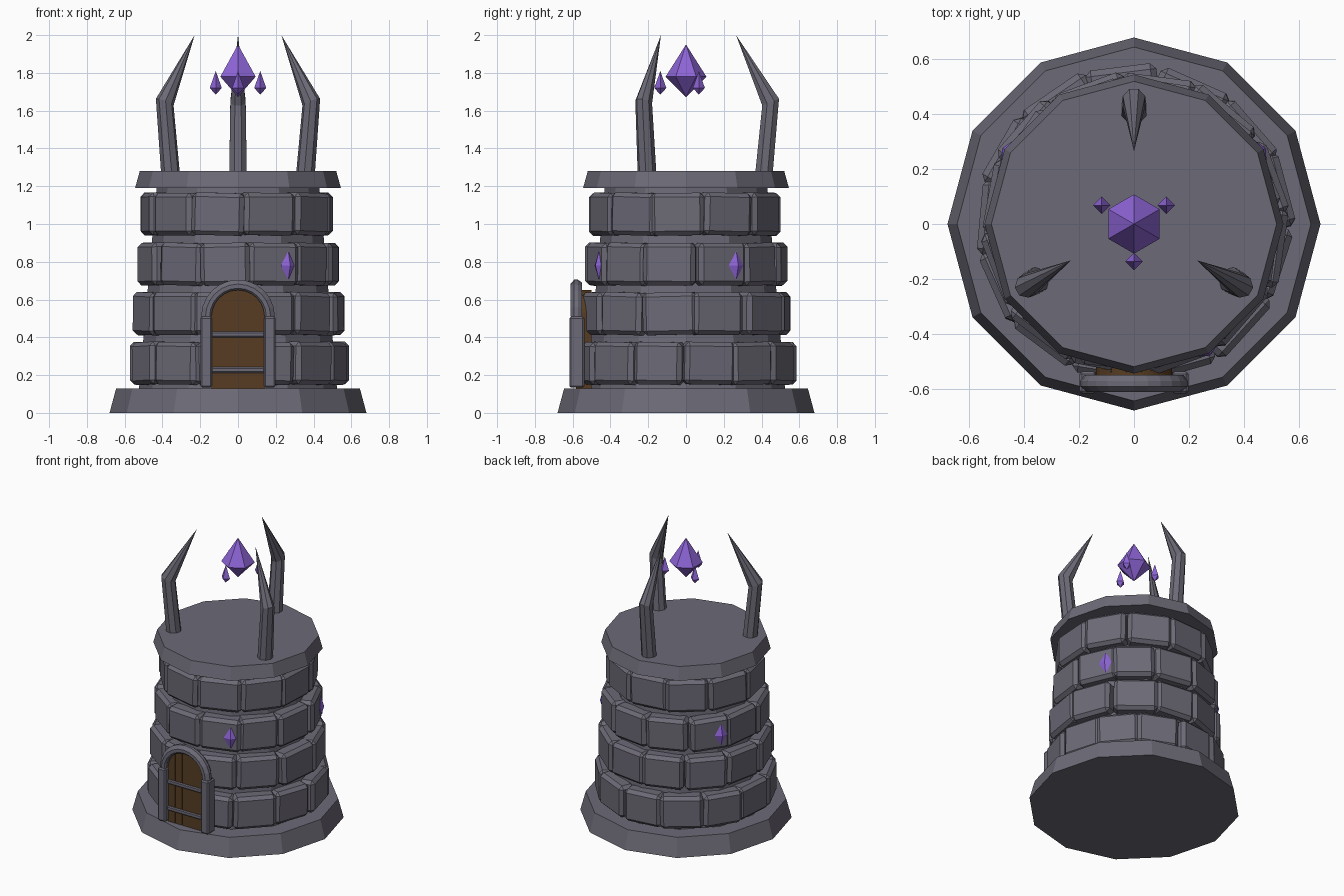
import bpy, bmesh, math, random
from mathutils import Matrix, Vector

if "Cube" in bpy.data.objects:
    bpy.data.objects.remove(bpy.data.objects["Cube"])

random.seed(4)


def material(name, rgb):
    m = bpy.data.materials.new(name)
    m.diffuse_color = (*rgb, 1)
    m.use_nodes = True
    m.node_tree.nodes["Principled BSDF"].inputs["Base Color"].default_value = m.diffuse_color
    return m


STONE = material("grey stone", (0.15, 0.143, 0.18))
WOOD = material("brown wood", (0.095, 0.046, 0.016))
CRYSTAL = material("purple crystal", (0.27, 0.13, 0.68))


def finish(name, bm, mat):
    bmesh.ops.recalc_face_normals(bm, faces=bm.faces[:])
    me = bpy.data.meshes.new(name)
    bm.to_mesh(me)
    bm.free()
    me.materials.append(mat)
    ob = bpy.data.objects.new(name, me)
    bpy.context.collection.objects.link(ob)
    return ob


def around(deg):
    return Matrix.Rotation(math.radians(deg), 4, 'Z')


def frustum(name, r1, r2, z1, z2):
    bm = bmesh.new()
    bmesh.ops.create_cone(bm, cap_ends=True, segments=12, radius1=r1, radius2=r2,
                          depth=z2 - z1, matrix=Matrix.Translation((0, 0, (z1 + z2) / 2)))
    return finish(name, bm, STONE)


def add_box(bm, size, matrix, bevel=0.0):
    part = bmesh.new()
    bmesh.ops.create_cube(part, size=1, matrix=Matrix.Diagonal((*size, 1)))
    if bevel:
        bmesh.ops.bevel(part, geom=part.edges[:], offset=bevel, segments=1, affect='EDGES')
    part.transform(matrix)
    tmp = bpy.data.meshes.new("tmp")
    part.to_mesh(tmp)
    part.free()
    bm.from_mesh(tmp)
    bpy.data.meshes.remove(tmp)


def loft(bm, rings):
    # Joins rings of points; a ring with one point is a tip
    rows = [[bm.verts.new(p) for p in ring] for ring in rings]
    for a, b in zip(rows, rows[1:]):
        n = max(len(a), len(b))
        for i in range(n):
            j = (i + 1) % n
            quad = [a[i % len(a)], a[j % len(a)], b[j % len(b)], b[i % len(b)]]
            bm.faces.new(list(dict.fromkeys(quad)))
    for row in (rows[0], rows[-1]):
        if len(row) > 2:
            bm.faces.new(row)


def ring(center, rx, ry, n, start=0.0, tilt=0.0):
    c = Vector(center)
    out = []
    for i in range(n):
        t = math.radians(start) + math.tau * i / n
        x = rx * math.cos(t)
        out.append(c + Vector((x, ry * math.sin(t), x * tilt)))
    return out


# Plinth, inner wall and roof slab
frustum("plinth", 0.68, 0.645, 0, 0.13)
frustum("inner_wall", 0.525, 0.43, 0.12, 1.2)
frustum("roof_slab", 0.545, 0.52, 1.19, 1.28)

# Courses of chamfered blocks: block count, face distance, first joint, bottom
courses = [(13, 0.568, 5, 0.15), (12, 0.545, 5, 0.413),
           (12, 0.522, 6, 0.675), (11, 0.496, 4, 0.94)]
for k, (n, dist, joint, z) in enumerate(courses):
    bm = bmesh.new()
    step = 360 / n
    for i in range(n):
        angle = -90 + joint + step * (i + 0.5) + random.uniform(-1.5, 1.5)
        width = 2 * dist * math.tan(math.radians(step / 2)) * random.uniform(0.93, 1.0)
        d = dist + random.uniform(-0.006, 0.008)
        m = (around(angle) @ Matrix.Translation((d - 0.055, 0, z + 0.1125))
             @ around(random.uniform(-3, 3))
             @ Matrix.Rotation(math.radians(random.uniform(-1.5, 1.5)), 4, 'X'))
        add_box(bm, (0.11, width, 0.225), m, 0.022)
    finish(f"block_course_{k + 1}", bm, STONE)

# Door planks, clipped to a round arch
bm = bmesh.new()
for i in range(5):
    x0, x1 = -0.14 + 0.056 * i + 0.0015, -0.14 + 0.056 * (i + 1) - 0.0015
    prof = [(x0, 0.13), (x1, 0.13)]
    for s in range(5):
        x = x1 + (x0 - x1) * s / 4
        prof.append((x, 0.51 + math.sqrt(0.14 ** 2 - x * x)))
    loft(bm, [[(x, y, z) for x, z in prof] for y in (-0.582, -0.5)])
finish("door_planks", bm, WOOD)
bm = bmesh.new()
prof = [(-0.14, 0.13), (0.14, 0.13)] + [
    (0.14 * math.cos(math.pi * i / 12), 0.51 + 0.14 * math.sin(math.pi * i / 12)) for i in range(13)]
loft(bm, [[(x, y, z) for x, z in prof] for y in (-0.579, -0.54)])
finish("door_backing", bm, WOOD)

# Iron straps across the door
bm = bmesh.new()
for z in (0.227, 0.415):
    add_box(bm, (0.28, 0.016, 0.03), Matrix.Translation((0, -0.586, z)), 0.006)
finish("door_straps", bm, STONE)

# Door posts and arch
bm = bmesh.new()
for s in (-1, 1):
    add_box(bm, (0.062, 0.08, 0.375), Matrix.Translation((s * 0.168, -0.578, 0.322)), 0.009)
finish("door_posts", bm, STONE)
bm = bmesh.new()
section = [(0.14, -0.6), (0.15, -0.612), (0.172, -0.612), (0.195, -0.592),
           (0.195, -0.572), (0.18, -0.55), (0.14, -0.55)]
arch = []
for i in range(13):
    t = math.pi * i / 12
    arch.append([(r * math.cos(t), y, 0.51 + r * math.sin(t)) for r, y in section])
loft(bm, arch)
finish("door_arch", bm, STONE)

# Three bent claws on the roof
for k, angle in enumerate((90, 210, 330)):
    bm = bmesh.new()
    loft(bm, [ring((0.413, 0, 1.27), 0.05, 0.05, 8, 22.5),
              ring((0.448, 0, 1.645), 0.048, 0.044, 8, 22.5, 0.4),
              [(0.265, 0, 2.0)]])
    bm.transform(around(angle))
    finish(f"roof_claw_{k + 1}", bm, STONE)

# Large floating crystal
bm = bmesh.new()
loft(bm, [[(0, 0, 1.672)], ring((0, 0, 1.78), 0.108, 0.108, 6, 30), [(0, 0, 1.95)]])
finish("floating_crystal", bm, CRYSTAL)

# Small crystals around it
bm = bmesh.new()
for angle in (30, 150, 270):
    c = around(angle) @ Vector((0.136, 0, 0))
    loft(bm, [[c + Vector((0, 0, 1.685))], ring(c + Vector((0, 0, 1.72)), 0.032, 0.032, 4),
              [c + Vector((0, 0, 1.81))]])
finish("small_crystals", bm, CRYSTAL)

# Crystals set in the wall
bm = bmesh.new()
for angle in (-60, 30, 150):
    m = around(angle) @ Matrix.Translation((0.532, 0, 0.78))
    pts = [[(0, 0, -0.076)], ring((0, 0, 0), 0.022, 0.046, 4), [(0, 0, 0.076)]]
    loft(bm, [[m @ Vector(p) for p in r] for r in pts])
finish("wall_crystals", bm, CRYSTAL)
